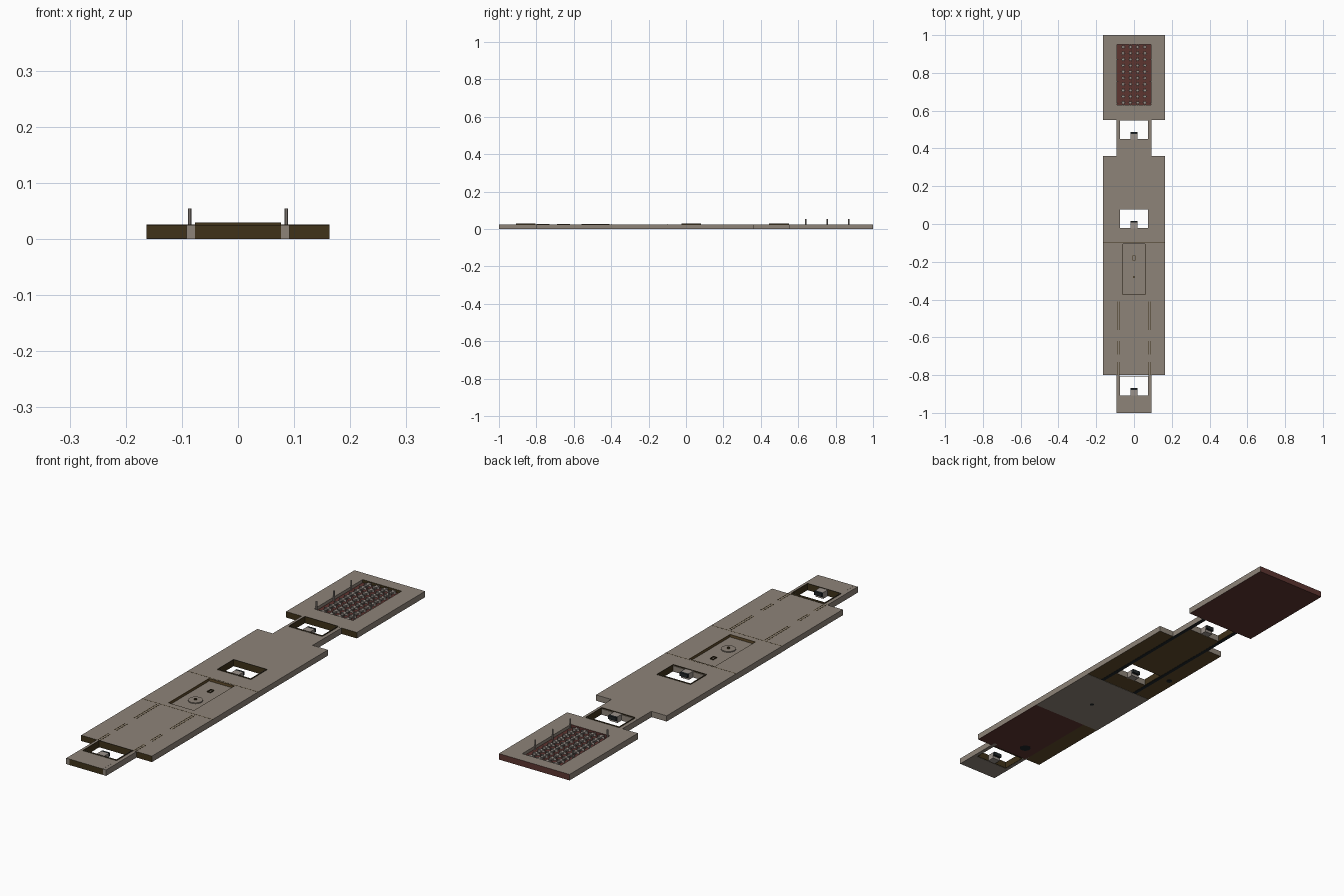
import bpy, bmesh, math
from mathutils import Vector

cube = bpy.data.objects.get("Cube")
if cube:
    bpy.data.objects.remove(cube)


def material(name, r, g, b):
    m = bpy.data.materials.new(name)
    col = (r, g, b, 1)
    m.diffuse_color = col
    m.use_nodes = True
    m.node_tree.nodes["Principled BSDF"].inputs["Base Color"].default_value = col
    return m


TAUPE = material("taupe", 0.27, 0.23, 0.19)
BROWN = material("dark brown", 0.05, 0.032, 0.01)
UNDER = material("underside brown", 0.115, 0.07, 0.025)
RED = material("dark red", 0.11, 0.035, 0.03)
BLACK = material("blue black", 0.015, 0.019, 0.021)
GREY = material("pale grey", 0.33, 0.29, 0.26)

W = 0.163      # half width of the wide sections
RAIL = 0.092   # outer edge of the rails
IN = 0.077     # half width of the openings
TOP = 0.025


def finish(name, bm, mat, rules):
    """Make the object and colour faces that point along a given direction."""
    bmesh.ops.recalc_face_normals(bm, faces=bm.faces)
    me = bpy.data.meshes.new(name)
    me.materials.append(mat)
    for i, (direction, m) in enumerate(rules, 1):
        me.materials.append(m)
        for f in bm.faces:
            if f.normal.dot(Vector(direction)) > 0.9:
                f.material_index = i
    bm.to_mesh(me)
    bm.free()
    ob = bpy.data.objects.new(name, me)
    bpy.context.collection.objects.link(ob)
    return ob


def prism(name, outline, z0, z1, mat, rules=()):
    bm = bmesh.new()
    lo = [bm.verts.new((x, y, z0)) for x, y in outline]
    hi = [bm.verts.new((x, y, z1)) for x, y in outline]
    bm.faces.new(lo[::-1])
    bm.faces.new(hi)
    n = len(outline)
    for i in range(n):
        j = (i + 1) % n
        bm.faces.new((lo[i], lo[j], hi[j], hi[i]))
    return finish(name, bm, mat, rules)


def rect(x0, x1, y0, y1):
    return [(x0, y0), (x1, y0), (x1, y1), (x0, y1)]


def star(cx, cy, r_out, r_in, points):
    return [(cx + r * math.cos(a), cy + r * math.sin(a))
            for k in range(2 * points)
            for r, a in [((r_out, r_in)[k % 2], math.pi * k / points)]]


def disc(name, x, y, r, z0, z1, mat):
    return prism(name, star(x, y, r, r, 10), z0, z1, mat)


def frame(name, outer, inner, z0, z1, mat, rules=()):
    """Slab with a rectangular opening."""
    bm = bmesh.new()
    o, i = rect(*outer), rect(*inner)
    ring = [[bm.verts.new((x, y, z)) for x, y in pts]
            for pts, z in ((o, z0), (o, z1), (i, z1), (i, z0))]
    for a in range(4):
        for k in range(4):
            j = (k + 1) % 4
            p, q = ring[a], ring[(a + 1) % 4]
            bm.faces.new((p[k], p[j], q[j], q[k]))
    return finish(name, bm, mat, rules)


FRONT, BACK, DOWN = (0, -1, 0), (0, 1, 0), (0, 0, -1)

# Rear slab with its sunken tray
frame("rear_slab", (-W, W, 0.55, 1), (-0.09, 0.09, 0.63, 0.95), 0, TOP, TAUPE,
      [(FRONT, BROWN), (BACK, RED), (DOWN, RED)])
prism("tray_floor", rect(-0.09, 0.09, 0.63, 0.95), 0, 0.012, RED)
for row in range(10):
    for col in range(4):
        prism("tray_star", star(-0.057 + 0.038 * col, 0.642 + 0.0328 * row, 0.016, 0.006, 6),
              0.012, 0.021, GREY)

# Upright pins along both sides of the tray
for side in (-1, 1):
    for y in (0.64, 0.755, 0.87):
        disc("tray_pin", side * 0.086, y, 0.003, 0.012, 0.054, GREY)

# Rear body with its opening, and the sliding carriage behind it
frame("rear_body", (-W, W, -0.1, 0.36), (-IN, IN, -0.02, 0.08), 0.001, TOP, TAUPE,
      [(FRONT, BROWN), (DOWN, UNDER)])
prism("carriage", rect(-IN, IN, 0.3, 0.45), 0.0005, TOP, TAUPE, [(DOWN, UNDER)])

# Middle body with a shallow pocket
pocket = (-0.06, 0.06, -0.375, -0.105)
frame("middle_body", (-W, W, -0.4, -0.1), pocket, 0.001, TOP, TAUPE)
prism("middle_underplate", rect(-W, W, -0.43, -0.1), 0, 0.001, TAUPE)
prism("pocket_floor", rect(*pocket), 0.001, 0.014, TAUPE)
frame("pocket_lining", pocket, (-0.0585, 0.0585, -0.3735, -0.1065), 0.002, TOP, UNDER)
disc("pocket_dial", 0, -0.28, 0.028, 0.014, 0.018, TAUPE)
disc("dial_pin", 0, -0.28, 0.005, 0.018, 0.023, BROWN)
frame("pocket_peg", (-0.008, 0.008, -0.192, -0.168), (-0.006, 0.006, -0.19, -0.17),
      0.014, 0.018, BROWN)

# Front body and end plate
prism("front_body", rect(-W, W, -0.8, -0.4), 0.001, TOP, TAUPE,
      [(FRONT, BROWN), (DOWN, UNDER)])
prism("front_underplate", rect(-0.09, W, -0.8, -0.43), 0, 0.001, RED)
prism("end_plate", rect(-IN, IN, -1, -0.91), 0, TOP, TAUPE, [(FRONT, BROWN)])

for side in (-1, 1):
    # Rails, with dark runners below
    a, b = sorted((side * IN, side * RAIL))
    prism("front_rail", rect(a, b, -1, -0.78), 0, TOP - 0.0003, TAUPE)
    prism("rear_rail", rect(a, b, 0.3, 0.56), 0.001, TOP - 0.0003, TAUPE)
    prism("carriage_edge", rect(a, b, 0.36, 0.45), 0.001, TOP, TAUPE)
    prism("rail_runner", rect(a, b, -0.1, 0.55), 0, 0.002, BLACK)
    # Slot lines on the front body
    for y0, y1 in ((-0.56, -0.41), (-0.69, -0.62), (-0.8, -0.73)):
        for x in (0.078, 0.088):
            prism("slot_line", rect(side * x - 0.0015, side * x + 0.0015, y0, y1),
                  TOP - 0.002, TOP + 0.0004, BROWN)

# Raised linings of the three openings, each with a stop block
for y0, y1 in ((-0.91, -0.805), (-0.025, 0.08), (0.445, 0.55)):
    frame("opening_lining", (-IN, IN, y0, y1), (-IN + 0.002, IN - 0.002, y0 + 0.002, y1 - 0.002),
          0.001, 0.029, BROWN, [((0, 0, 1), TAUPE)])
    prism("stop_block", rect(-0.018, 0.018, y0, y0 + 0.032), 0.001, 0.027, GREY)
    prism("stop_pad", rect(-0.018, 0.018, y0 + 0.032, y0 + 0.042), 0.012, 0.027, BLACK)

# Seam lines across the top
for y in (-0.4, -0.1):
    prism("cross_seam", rect(-W, W, y - 0.001, y + 0.001), TOP - 0.002, TOP + 0.0003, BROWN)

# Round ports underneath
for x, y, r in ((-0.03, -0.73, 0.022), (-0.01, -0.28, 0.009), (-0.13, 0.07, 0.012)):
    disc("under_port", x, y, r, -0.0004, 0.001, BLACK)
